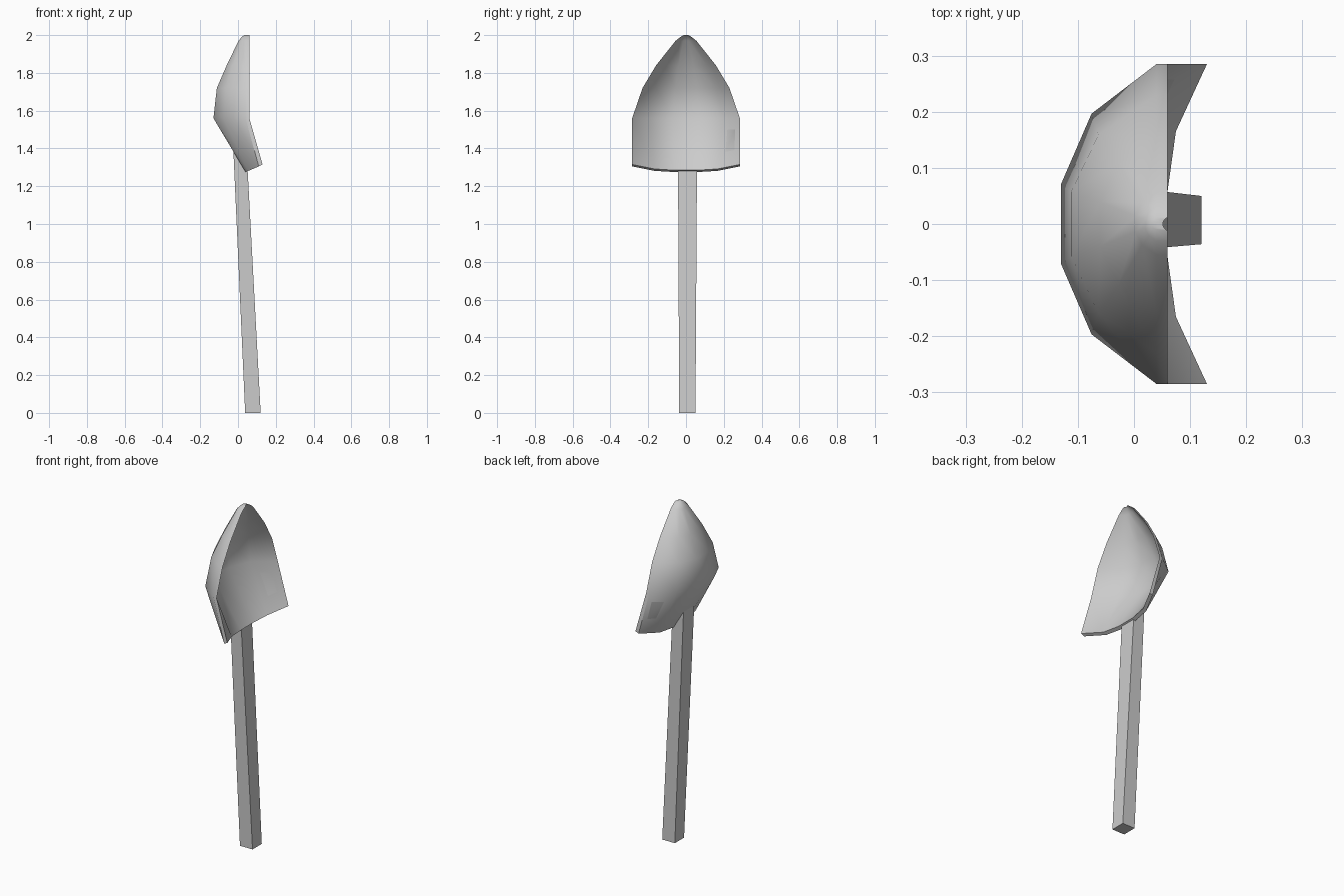
import bpy

if "Cube" in bpy.data.objects:
    bpy.data.objects.remove(bpy.data.objects["Cube"])


def make_object(name, verts, faces):
    mesh = bpy.data.meshes.new(name)
    mesh.from_pydata(verts, [], faces)
    mesh.update()
    ob = bpy.data.objects.new(name, mesh)
    bpy.context.collection.objects.link(ob)
    bpy.ops.object.select_all(action='DESELECT')
    ob.select_set(True)
    bpy.context.view_layer.objects.active = ob
    bpy.ops.object.mode_set(mode='EDIT')
    bpy.ops.mesh.select_all(action='SELECT')
    bpy.ops.mesh.normals_make_consistent(inside=False)
    bpy.ops.object.mode_set(mode='OBJECT')
    return ob


# Blade: stacked scoop sections (edge z, middle z, half width, edge x, middle x)
sections = [
    (1.305, 1.275, 0.285, 0.11, 0.04),
    (1.56, 1.56, 0.285, 0.04, -0.13),
    (1.72, 1.72, 0.230, 0.04, -0.112),
    (1.84, 1.84, 0.158, 0.04, -0.06),
    (1.97, 1.97, 0.055, 0.04, 0.003),
    (1.99, 1.99, 0.030, 0.04, 0.02),
    (2.00, 2.00, 0.012, 0.04, 0.032),
]
wide = [(-1, 0), (-0.69, 0.68), (-0.25, 1), (0.25, 1), (0.69, 0.68), (1, 0)]
lip = [(-1, 0), (-0.58, 0.79), (-0.21, 1), (0.21, 1), (0.58, 0.79), (1, 0)]
n, rows = len(wide), len(sections)
verts = []
for dx, dz in ((0, 0), (0.02, 0.01)):          # outer skin, then inner skin
    for i, (ze, zm, w, xe, xm) in enumerate(sections):
        for f, d in (wide if i else lip):
            verts.append((xe + (xm - xe) * d + dx, f * w,
                          ze + (zm - ze) * d + (0 if i else dz)))
half = n * rows
faces = []
for r in range(rows - 1):
    for c in range(n - 1):
        q = [r * n + c, r * n + c + 1, (r + 1) * n + c + 1, (r + 1) * n + c]
        faces += [q, [v + half for v in reversed(q)]]
# Rim joining the two skins
rim = ([c for c in range(n)] + [r * n + n - 1 for r in range(1, rows)]
       + [(rows - 1) * n + c for c in range(n - 2, -1, -1)]
       + [r * n for r in range(rows - 2, 0, -1)])
for a, b in zip(rim, rim[1:] + rim[:1]):
    faces.append([a, b, b + half, a + half])
make_object("blade", verts, faces)
bpy.ops.object.shade_smooth_by_angle(angle=0.8)

# Handle: leaning square shaft, its slanted top buried in the blade wall
handle = [(0.038, -0.036, 0), (0.12, -0.036, 0), (0.12, 0.05, 0), (0.038, 0.05, 0),
          (-0.025, -0.042, 1.40), (0.051, -0.042, 1.285),
          (0.051, 0.058, 1.285), (-0.025, 0.058, 1.40)]
sides = [[i, (i + 1) % 4, (i + 1) % 4 + 4, i + 4] for i in range(4)]
make_object("handle", handle, [[3, 2, 1, 0], [4, 5, 6, 7]] + sides)
